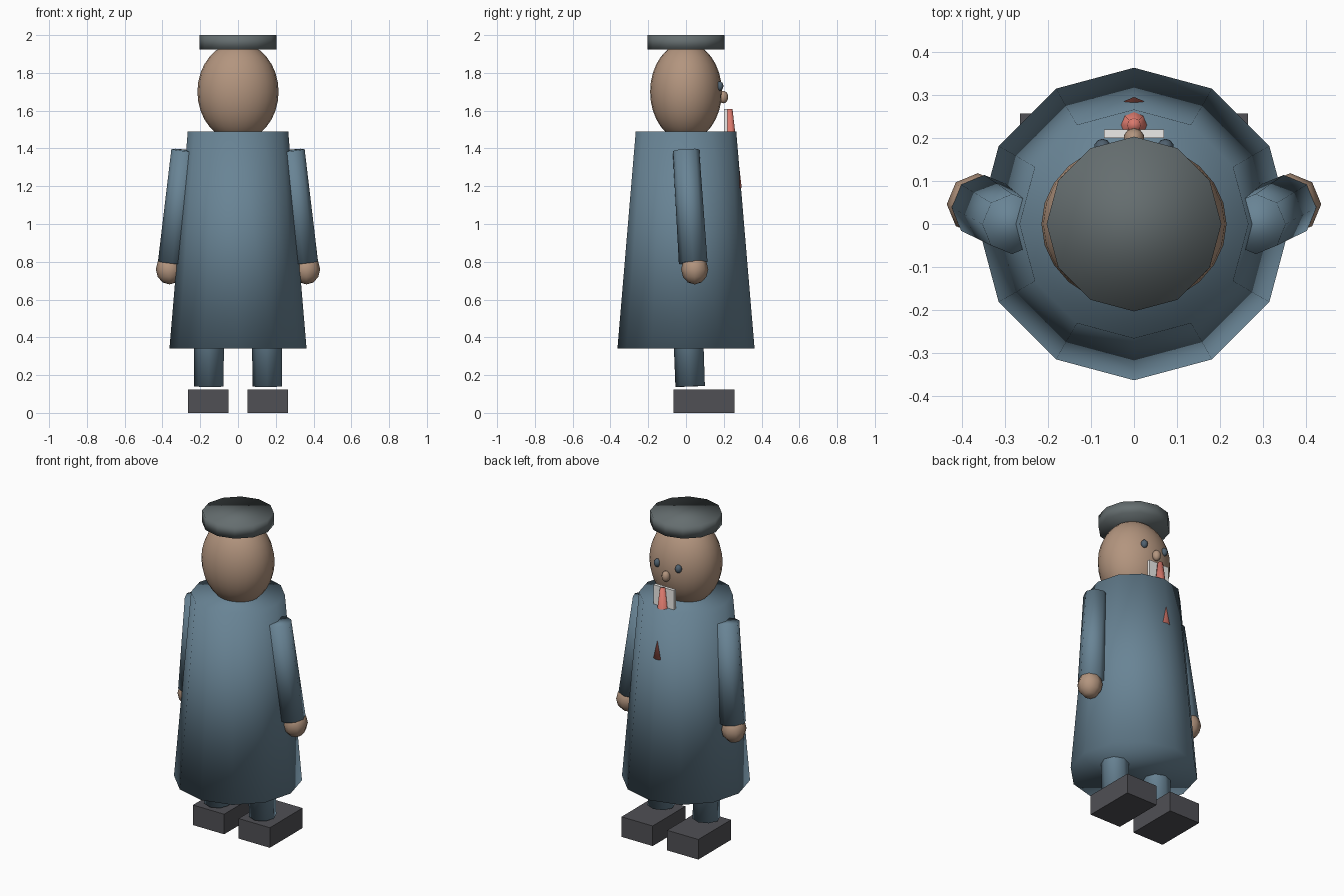
import bpy
from mathutils import Vector

if "Cube" in bpy.data.objects:
    bpy.data.objects.remove(bpy.data.objects["Cube"])


def material(name, rgb):
    m = bpy.data.materials.new(name)
    m.diffuse_color = (*rgb, 1)
    m.use_nodes = True
    m.node_tree.nodes["Principled BSDF"].inputs["Base Color"].default_value = m.diffuse_color
    return m


CLOTH = material("blue_cloth", (0.14, 0.23, 0.30))
SKIN = material("skin", (0.45, 0.30, 0.21))
FELT = material("grey_felt", (0.13, 0.155, 0.16))
LEATHER = material("dark_leather", (0.08, 0.08, 0.09))
WHITE = material("white", (0.85, 0.84, 0.82))
RED = material("red", (0.70, 0.19, 0.15))
EYE = material("eye", (0.08, 0.12, 0.16))


def finish(name, mat, smooth=True):
    ob = bpy.context.object
    ob.name = ob.data.name = name
    ob.data.materials.append(mat)
    if smooth:
        bpy.ops.object.shade_smooth()
    return ob


def tapered(name, a, b, r1, r2, sides, mat):
    """Capped cone from point a (radius r1) to point b (radius r2)."""
    a, b = Vector(a), Vector(b)
    d = b - a
    bpy.ops.mesh.primitive_cone_add(
        vertices=sides, radius1=r1, radius2=r2, depth=d.length, location=(a + b) / 2,
        rotation=Vector((0, 0, 1)).rotation_difference(d).to_euler())
    return finish(name, mat)


def ball(name, centre, radii, mat, seg, rings):
    bpy.ops.mesh.primitive_uv_sphere_add(segments=seg, ring_count=rings, radius=1, location=centre)
    bpy.context.object.scale = radii
    return finish(name, mat)


def box(name, lo, hi, mat):
    lo, hi = Vector(lo), Vector(hi)
    bpy.ops.mesh.primitive_cube_add(size=1, location=(lo + hi) / 2)
    bpy.context.object.scale = hi - lo
    return finish(name, mat, smooth=False)


# Body and headwear
tapered("coat", (0, 0, 0.34), (0, 0, 1.49), 0.363, 0.266, 12, CLOTH)
ball("head", (0, 0, 1.70), (0.215, 0.19, 0.26), SKIN, 24, 16)
tapered("cap", (0, 0, 1.925), (0, 0, 2.0), 0.203, 0.203, 12, FELT)

# Face, collar and tie (on the +y side)
ball("nose", (0, 0.198, 1.672), (0.025, 0.025, 0.033), SKIN, 10, 8)
box("collar", (-0.07, 0.20, 1.45), (0.07, 0.22, 1.61), WHITE)
tapered("tie", (0, 0.23, 1.19), (0, 0.23, 1.61), 0.065, 0.016, 8, RED)

# Paired parts
for side, s in (("left", -1), ("right", 1)):
    ball(f"{side}_eye", (s * 0.073, 0.178, 1.73), (0.02, 0.02, 0.025), EYE, 10, 8)
    tapered(f"{side}_arm", (s * 0.348, 0.038, 0.795), (s * 0.283, 0, 1.39), 0.076, 0.07, 8, CLOTH)
    ball(f"{side}_hand", (s * 0.363, 0.046, 0.76), (0.072, 0.072, 0.08), SKIN, 8, 6)
    tapered(f"{side}_leg", (s * 0.155, 0.022, 0.14), (s * 0.15, 0, 0.75), 0.078, 0.08, 8, CLOTH)
    x1, x2 = sorted((s * 0.05, s * 0.265))
    box(f"{side}_shoe", (x1, -0.065, 0), (x2, 0.257, 0.125), LEATHER)
